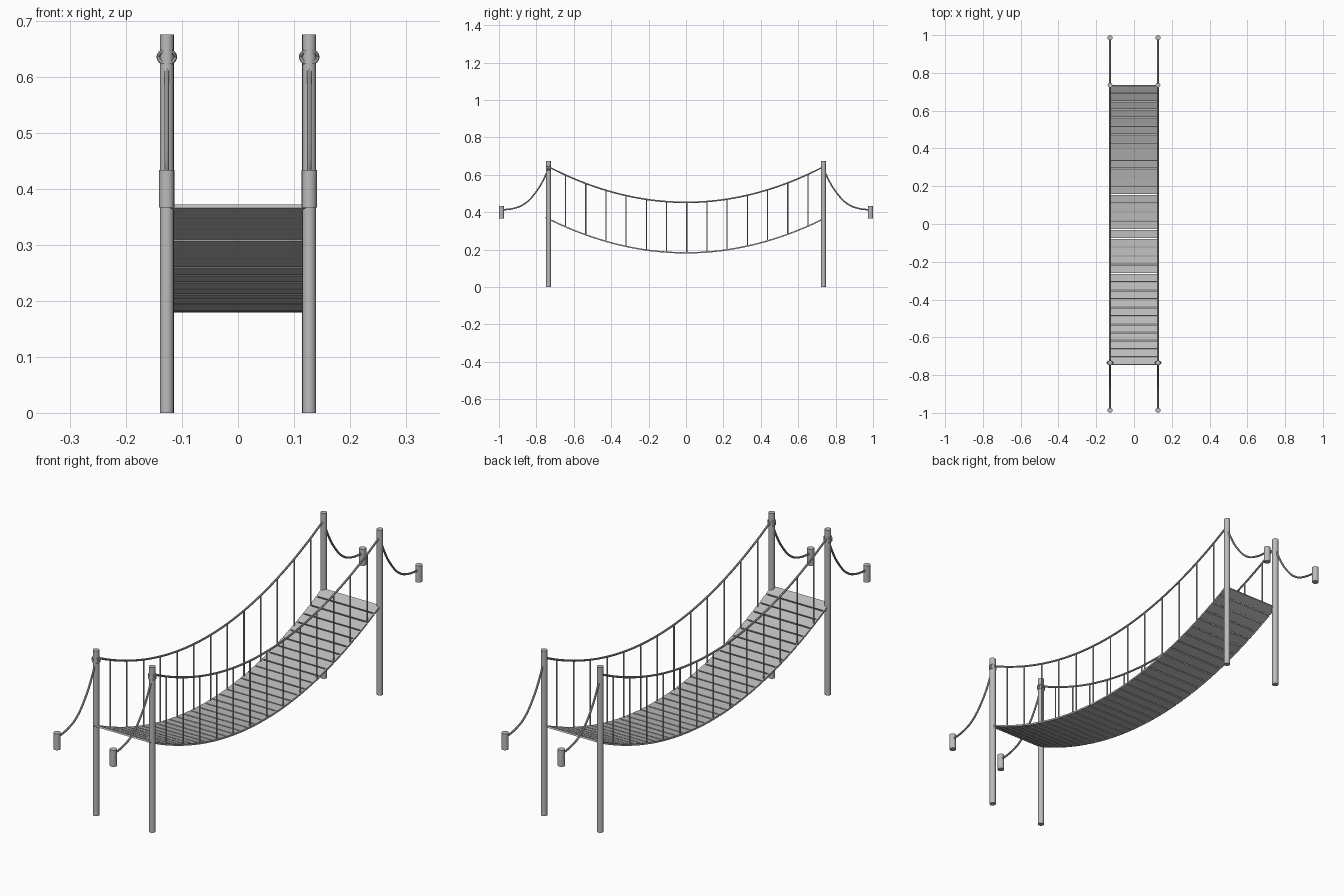
import bpy
import math
from mathutils import Vector

cube = bpy.data.objects.get("Cube")
if cube:
    bpy.data.objects.remove(cube, do_unlink=True)

grey = bpy.data.materials.new("plain grey")
grey.use_nodes = True
grey.diffuse_color = (0.5, 0.5, 0.5, 1)
grey.node_tree.nodes["Principled BSDF"].inputs["Base Color"].default_value = (0.5, 0.5, 0.5, 1)

SIDE_X = 0.127      # post and rope offset from the middle
POST_Y = 0.735
STAKE_Y = 0.9865
PLANKS = 33
DECK_FRONT, DECK_BACK = -0.747, 0.735
DECK_SAG = 0.335    # curvature of the deck
SIDES = {"left": 1, "right": -1}
ENDS = {"front": -1, "back": 1}


def deck_z(y):
    return 0.183 + DECK_SAG * y ** 2


def rail_z(y):
    return 0.453 + 0.19 * (y / POST_Y) ** 2


def finish(obj, name, smooth=True):
    obj.name = name
    obj.data.materials.clear()
    obj.data.materials.append(grey)
    if smooth:
        bpy.ops.object.shade_smooth_by_angle(angle=math.radians(40))


def cylinder(name, x, y, bottom, top, radius, sides=16):
    bpy.ops.mesh.primitive_cylinder_add(vertices=sides, radius=radius, depth=top - bottom,
                                        location=(x, y, (bottom + top) / 2))
    finish(bpy.context.object, name)


def rope(name, points, radius=0.0041):
    curve = bpy.data.curves.new(name, 'CURVE')
    curve.dimensions = '3D'
    curve.bevel_depth = radius
    curve.bevel_resolution = 2
    curve.use_fill_caps = True
    spline = curve.splines.new('BEZIER')
    spline.resolution_u = 4
    spline.bezier_points.add(len(points) - 1)
    for p, co in zip(spline.bezier_points, points):
        p.co = co
        p.handle_left_type = p.handle_right_type = 'AUTO'
    obj = bpy.data.objects.new(name, curve)
    bpy.context.collection.objects.link(obj)
    bpy.ops.object.select_all(action='DESELECT')
    bpy.context.view_layer.objects.active = obj
    obj.select_set(True)
    bpy.ops.object.convert(target='MESH')
    finish(bpy.context.object, name)


# Posts, ground stakes and tether ropes
TETHER = [(0.733, 0.64), (0.763, 0.572), (0.803, 0.507), (0.863, 0.445), (0.92, 0.421), (0.985, 0.412)]
for side, sx in SIDES.items():
    for end, sy in ENDS.items():
        x = sx * SIDE_X
        cylinder(f"{end}_{side}_post", x, sy * POST_Y, 0, 0.675, 0.0125)
        cylinder(f"{end}_{side}_stake", x, sy * STAKE_Y, 0.366, 0.433, 0.0135)
        rope(f"{end}_{side}_tether", [(x, sy * y, z) for y, z in TETHER])

# Crossed rope wraps on the front posts
for side, sx in SIDES.items():
    for i, tilt in enumerate((-56, 56)):
        bpy.ops.mesh.primitive_torus_add(major_radius=0.0146, minor_radius=0.0038,
                                         major_segments=20, minor_segments=8,
                                         location=(sx * SIDE_X, -POST_Y, 0.635),
                                         rotation=(math.radians(tilt), 0, 0))
        finish(bpy.context.object, f"{side}_rope_wrap_{i + 1}")

# Sagging handrail ropes, deck ropes and vertical hangers
steps = [i / 12 for i in range(-12, 13)]
deck_mid, deck_half = (DECK_FRONT + DECK_BACK) / 2, (DECK_BACK - DECK_FRONT) / 2
deck_ys = [deck_mid + t * (deck_half + 0.004) for t in steps]
for side, sx in SIDES.items():
    x = sx * SIDE_X
    rope(f"{side}_handrail_rope", [(x, t * POST_Y, rail_z(t * POST_Y)) for t in steps])
    rope(f"{side}_deck_rope", [(x, y, deck_z(y)) for y in deck_ys], 0.0036)
    for k in range(-6, 7):
        y = 0.004 + k * 0.108
        cylinder(f"{side}_hanger_{k + 7}", x, y, deck_z(y), rail_z(y), 0.0029, 8)

# Deck planks, evenly spaced along the length of the sagging curve
samples = [Vector((0, DECK_FRONT + (DECK_BACK - DECK_FRONT) * i / 2000, 0)) for i in range(2001)]
for p in samples:
    p.z = deck_z(p.y)
lengths = [0.0]
for a, b in zip(samples, samples[1:]):
    lengths.append(lengths[-1] + (b - a).length)
pitch = lengths[-1] / PLANKS
for n in range(PLANKS):
    i = next(j for j, d in enumerate(lengths) if d >= (n + 0.5) * pitch)
    y = samples[i].y
    slope = math.atan(2 * DECK_SAG * y)
    bpy.ops.mesh.primitive_cube_add(size=1, location=(0, y, deck_z(y)), rotation=(slope, 0, 0))
    plank = bpy.context.object
    plank.scale = (2 * SIDE_X + 0.009, pitch - 0.005, 0.007)
    finish(plank, f"deck_plank_{n + 1}", smooth=False)
